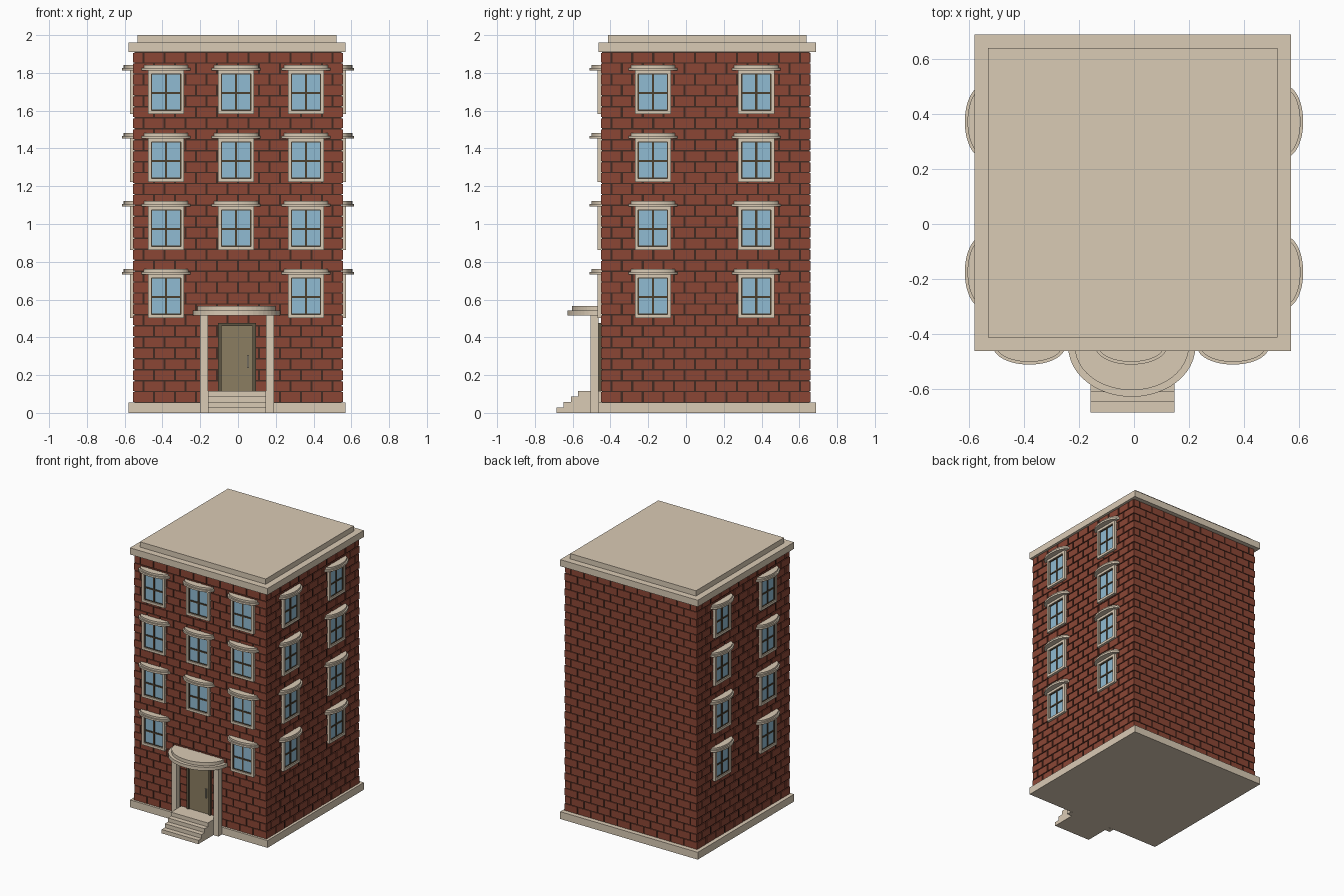
import bpy, bmesh, math
from mathutils import Matrix, Vector

cube = bpy.data.objects.get("Cube")
if cube:
    bpy.data.objects.remove(cube, do_unlink=True)


def material(name, r, g, b):
    m = bpy.data.materials.new(name)
    m.diffuse_color = (r, g, b, 1)
    m.use_nodes = True
    m.node_tree.nodes["Principled BSDF"].inputs["Base Color"].default_value = (r, g, b, 1)
    return m


STONE = material("beige stone", .7, .595, .46)
BRICK = material("red brick", .26, .062, .036)
MORTAR = material("dark mortar", .055, .024, .016)
GLASS = material("blue glass", .28, .5, .65)
BAR = material("dark brown wood", .07, .05, .028)
DOOR = material("khaki door", .26, .207, .12)
TRIM = material("olive door trim", .11, .09, .055)
METAL = material("handle metal", .42, .37, .28)


def box(bm, x0, x1, y0, y1, z0, z1):
    mat = Matrix.Translation(((x0 + x1) / 2, (y0 + y1) / 2, (z0 + z1) / 2))
    mat = mat @ Matrix.Diagonal((x1 - x0, y1 - y0, z1 - z0, 1))
    bmesh.ops.create_cube(bm, size=1, matrix=mat)


def half_disc(bm, cx, y, half, depth, z0, z1, steps=24):
    # Half ellipse against the wall, bulging towards -y
    angles = [math.pi + math.pi * i / steps for i in range(steps + 1)]
    verts = [bm.verts.new((cx + half * math.cos(a), y + depth * math.sin(a), z0)) for a in angles]
    face = bm.faces.new(verts)
    new = bmesh.ops.extrude_face_region(bm, geom=[face])["geom"]
    bmesh.ops.translate(bm, vec=(0, 0, z1 - z0), verts=[v for v in new if isinstance(v, bmesh.types.BMVert)])


def make_mesh(name, mat, shapes, maker=box):
    bm = bmesh.new()
    for s in shapes:
        maker(bm, *s)
    bmesh.ops.recalc_face_normals(bm, faces=bm.faces)
    me = bpy.data.meshes.new(name)
    bm.to_mesh(me)
    bm.free()
    me.materials.append(mat)
    return me


def place(name, me, matrix=Matrix()):
    ob = bpy.data.objects.new(name, me)
    bpy.context.collection.objects.link(ob)
    ob.matrix_world = matrix


def part(name, mat, shapes, maker=box, matrix=Matrix()):
    place(name, make_mesh(name, mat, shapes, maker), matrix)


# Main dimensions
HALF, CY = .555, .104
Z0, Z1 = .055, 1.91
CENTRE = Vector((0, CY, 0))


def wall_frame(quarter_turns):
    # Local x runs along the wall, -y points outwards
    turn = Matrix.Rotation(quarter_turns * math.pi / 2, 4, 'Z')
    return Matrix.Translation(CENTRE) @ turn @ Matrix.Translation((0, -HALF, 0))


WALLS = {"front": wall_frame(0), "left": wall_frame(1), "back": wall_frame(2), "right": wall_frame(3)}

# Mortar core and bricks in running bond
CORE = HALF - .006
part("mortar_core", MORTAR, [(-CORE, CORE, CY - CORE, CY + CORE, Z0, Z1)])
ROWS, LENGTH, GAP = 32, .111, .011
ROW_H = (Z1 - Z0) / ROWS
bricks = []
for row in range(ROWS):
    z = Z0 + row * ROW_H
    end = HALF if row % 2 == 0 else HALF - .007
    x = -HALF - (LENGTH / 2 if row % 2 else 0)
    while x < HALF - .02:
        a, b = max(x + GAP / 2, -end), min(x + LENGTH - GAP / 2, end)
        if row % 2 == 0 and x <= -HALF:
            a = -end
        if b - a > .01:
            bricks.append((a, b, 0, .018, z + .0035, z + ROW_H - .0035))
        x += LENGTH
brick_mesh = make_mesh("bricks", BRICK, bricks)
for side, frame in WALLS.items():
    place(side + "_bricks", brick_mesh, frame)

# Base and roof slabs
SX, SY, S = -.005, .113, .575
for name, s, lo, hi in (("base_slab", S, 0, Z0), ("cornice_slab", S, Z1, 1.96), ("roof_slab", .526, 1.96, 2)):
    part(name, STONE, [(SX - s, SX + s, SY - s, SY + s, lo, hi)])


def border(w, h, t, y0, y1, z=0):
    # Four bars round a rectangle of width w and height h
    return [(-w / 2, -w / 2 + t, y0, y1, z, z + h), (w / 2 - t, w / 2, y0, y1, z, z + h),
            (-w / 2 + t, w / 2 - t, y0, y1, z, z + t), (-w / 2 + t, w / 2 - t, y0, y1, z + h - t, z + h)]


# Window parts, shared by every window
W, H, T = .192, .23, .018
GW, GH = W - 2 * T, H - 2 * T
window = {
    "frame": make_mesh("window_frame", STONE, border(W, H, T, -.018, .01)),
    "glass": make_mesh("window_glass", GLASS, [(-GW / 2, GW / 2, -.004, .01, T, T + GH)]),
    "bars": make_mesh("window_bars", BAR, border(GW, GH, .004, -.01, .01, T) + [
        (-.006, .006, -.009, .01, T, H - T),
        (-GW / 2, GW / 2, -.009, .01, H / 2 - .01, H / 2 + .001)]),
    "hood": make_mesh("window_hood", STONE, [
        (0, .005, .13, .065, H, H + .014),
        (0, .005, .118, .055, H + .014, H + .028)], half_disc),
}
columns = {"front": (-.381, -.01, .36), "left": (-.279, .268), "right": (-.268, .279)}
for side, xs in columns.items():
    for level in range(4):
        for i, x in enumerate(xs):
            if side == "front" and level == 0 and i == 1:
                continue  # the doorway takes this place
            m = WALLS[side] @ Matrix.Translation((x, 0, .503 + .36 * level))
            for piece, me in window.items():
                place(f"{side}_window_{piece}_{level + 1}_{i + 1}", me, m)

# Entrance steps
FRONT = CY - HALF
part("entrance_steps", STONE,
     [(-.159, .148, -.685 + .0375 * i, FRONT + .01, .0293 * i, .0293 * (i + 1)) for i in range(4)])

# Doorway
door = Matrix.Translation((-.005, FRONT, .117))
part("door_trim", TRIM, [(-.1, -.082, -.014, .01, 0, .358), (.082, .1, -.014, .01, 0, .358),
                         (-.082, .082, -.014, .01, .343, .358)], matrix=door)
part("door_panel", DOOR, [(-.082, .082, -.004, .01, 0, .343)], matrix=door)
part("door_handle", METAL, [(.053, .063, -.013, 0, .12, .19)], matrix=door)

# Porch columns and canopy
for name, x in (("right_column", -.18), ("left_column", .169)):
    part(name, STONE, [(x - .021, x + .021, -.505, -.463, 0, .515)])
part("canopy", STONE, [(-.008, FRONT + .005, .231, .182, .515, .541),
                       (-.008, FRONT + .005, .207, .158, .541, .565)], half_disc)
